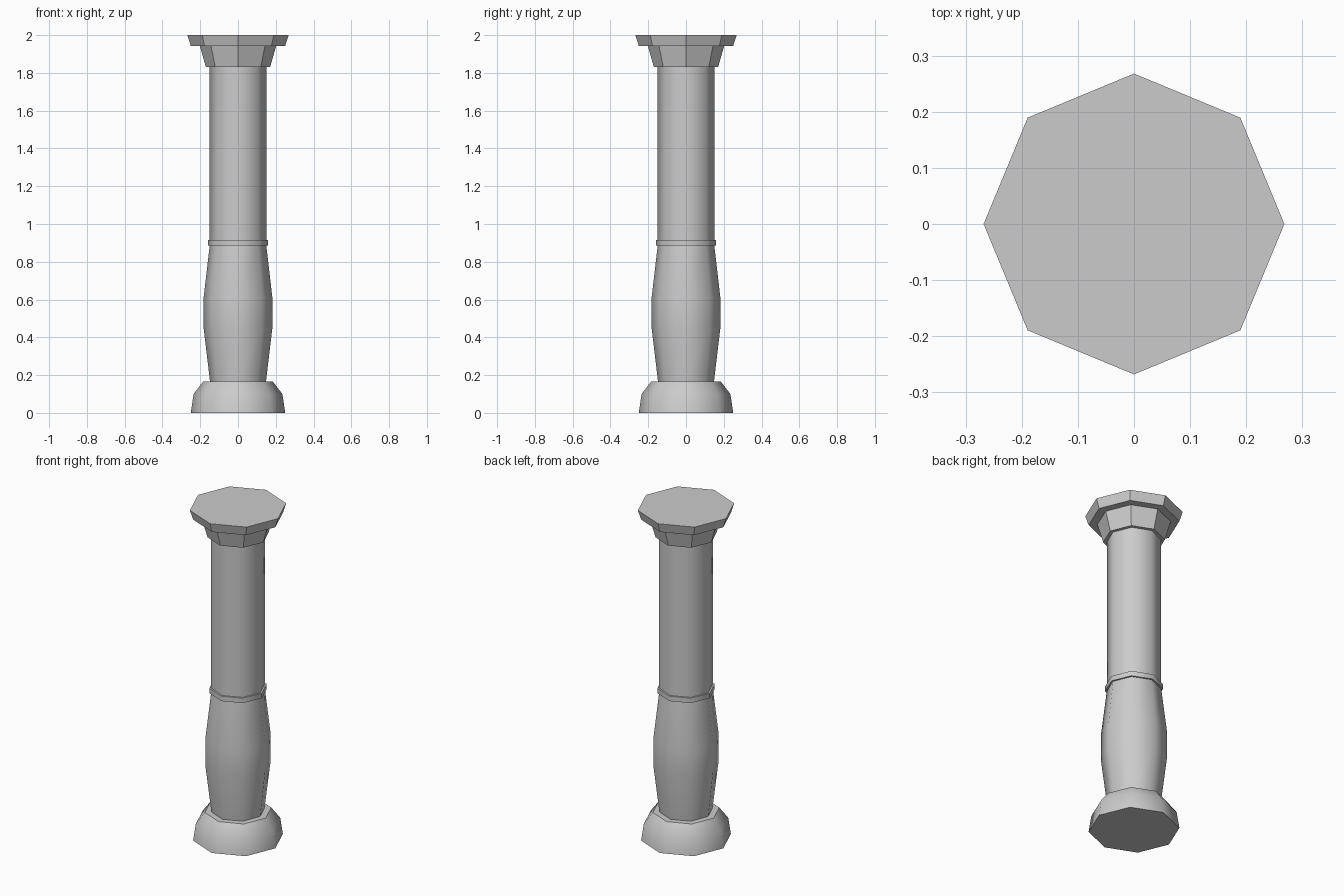
import bpy, bmesh
from math import cos, sin, pi, radians

if "Cube" in bpy.data.objects:
    bpy.data.objects.remove(bpy.data.objects["Cube"])

SIDES = 8


def turned(name, profile, smooth):
    """Spin a (radius, height) profile into a capped octagonal solid."""
    bm = bmesh.new()
    rings = []
    for r, z in profile:
        rings.append([bm.verts.new((r * cos(2 * pi * i / SIDES), r * sin(2 * pi * i / SIDES), z))
                      for i in range(SIDES)])
    for low, high in zip(rings, rings[1:]):
        for i in range(SIDES):
            j = (i + 1) % SIDES
            bm.faces.new((low[i], low[j], high[j], high[i]))
    bm.faces.new(rings[0][::-1])
    bm.faces.new(rings[-1])
    mesh = bpy.data.meshes.new(name)
    bm.to_mesh(mesh)
    bm.free()
    obj = bpy.data.objects.new(name, mesh)
    bpy.context.collection.objects.link(obj)
    if smooth:
        bpy.ops.object.select_all(action='DESELECT')
        obj.select_set(True)
        bpy.context.view_layer.objects.active = obj
        bpy.ops.object.shade_smooth_by_angle(angle=radians(50))
    return obj


# Rounded foot
turned("base", [(0.25, 0), (0.235, 0.10), (0.185, 0.165)], True)
# Swelling lower shaft
turned("lower_shaft", [(0.148, 0.165), (0.182, 0.45), (0.182, 0.61), (0.15, 0.885)], True)
# Thin collar between the shafts
turned("collar", [(0.16, 0.885), (0.16, 0.915)], True)
# Straight upper shaft
turned("upper_shaft", [(0.15, 0.915), (0.15, 1.83)], True)
# Flared faceted capital and top slab
turned("capital", [(0.17, 1.83), (0.202, 1.943)], False)
turned("top_slab", [(0.25, 1.943), (0.268, 2.0)], False)
